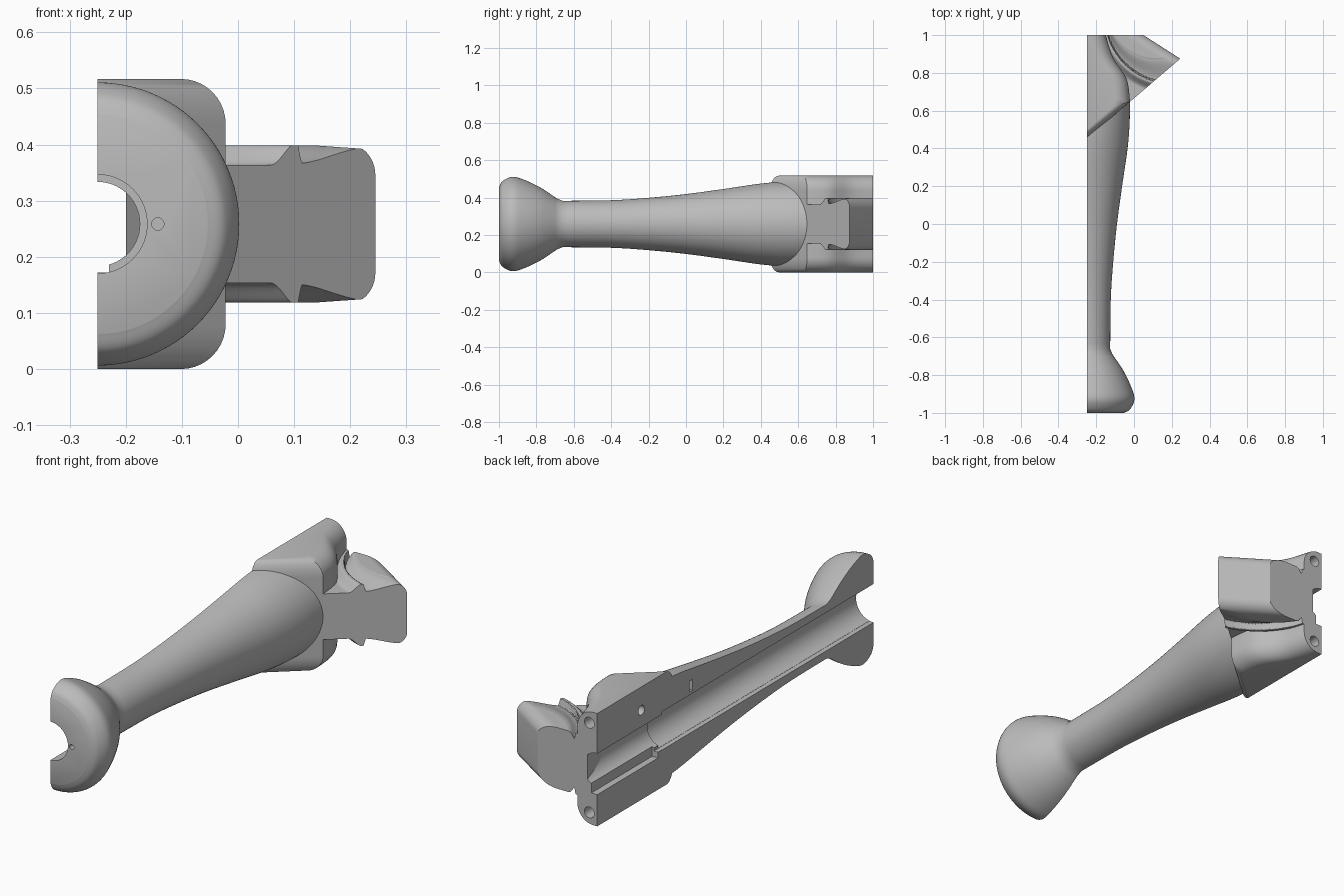
import bpy, bmesh, math
from mathutils import Vector, Matrix

cube = bpy.data.objects.get("Cube")
if cube:
    bpy.data.objects.remove(cube)

AX, AZ = -0.25, 0.2585          # long axis of the grip, on the split plane
SLOPE = 0.867                   # diagonal front of the block and neck

grey = bpy.data.materials.new("grey_plastic")
grey.use_nodes = True
grey.diffuse_color = (0.5, 0.5, 0.5, 1)
grey.node_tree.nodes["Principled BSDF"].inputs["Base Color"].default_value = (0.5, 0.5, 0.5, 1)


def finish(name, bm):
    bmesh.ops.recalc_face_normals(bm, faces=bm.faces)
    mesh = bpy.data.meshes.new(name)
    bm.to_mesh(mesh)
    bm.free()
    mesh.materials.append(grey)
    obj = bpy.data.objects.new(name, mesh)
    bpy.context.collection.objects.link(obj)
    return obj


def loft(name, rings):
    """Closed solid through rings of points with equal counts."""
    bm = bmesh.new()
    vs = [[bm.verts.new(p) for p in ring] for ring in rings]
    n = len(vs[0])
    for a, b in zip(vs, vs[1:]):
        for i in range(n):
            j = (i + 1) % n
            bm.faces.new((a[i], a[j], b[j], b[i]))
    bm.faces.new(vs[0])
    bm.faces.new(vs[-1])
    return finish(name, bm)


def lathe(name, profile, x=AX, z=AZ, sides=96):
    """Solid of revolution around a line along y."""
    angles = [2 * math.pi * i / sides for i in range(sides)]
    return loft(name, [[(x + r * math.cos(a), y, z + r * math.sin(a)) for a in angles]
                       for y, r in profile])


def box(name, lo, hi):
    lo, hi = Vector(lo), Vector(hi)
    bm = bmesh.new()
    bmesh.ops.create_cube(bm, size=1, matrix=Matrix.Translation((lo + hi) / 2)
                          @ Matrix.Diagonal((*(hi - lo), 1)))
    return finish(name, bm)


def smooth(t):
    t = min(1, max(0, t))
    return t * t * (3 - 2 * t)


def curve_through(points, steps=6):
    """Smooth profile through a few points."""
    out = []
    for i in range(len(points) - 1):
        p0, p1 = points[max(i - 1, 0)], points[i]
        p2, p3 = points[i + 1], points[min(i + 2, len(points) - 1)]
        for s in range(steps):
            t = s / steps
            out.append(tuple(0.5 * (2 * b + (c - a) * t + (2 * a - 5 * b + 4 * c - d) * t ** 2
                                    + (3 * b - a - 3 * c + d) * t ** 3)
                             for a, b, c, d in zip(p0, p1, p2, p3)))
    return out + [points[-1]]


# Grip with flared pommel
pommel = curve_through([(-1, 0.195), (-0.982, 0.228), (-0.93, 0.252), (-0.87, 0.238),
                        (-0.78, 0.196), (-0.69, 0.136)], 8)
shaft = curve_through([(-0.66, 0.124), (-0.4, 0.127), (-0.2, 0.14), (0, 0.16),
                       (0.2, 0.187), (0.4, 0.216), (0.54, 0.227), (0.66, 0.228)])
grip = lathe("grip", pommel + shaft)

# Mounting block: plan outline inset towards the rounded top and bottom
flank = curve_through([(-0.022, 0.66), (-0.04, 0.77), (-0.11, 0.88), (-0.15, 1)], 5)


def block_ring(z, inset):
    front = 0.6 * inset
    x0 = flank[0][0] - inset
    left = AX - 0.1
    ring = [(left, 1), (left, 0.45 - 0.1 * SLOPE + front),
            (x0, 0.45 + SLOPE * (x0 - AX) + front)]
    return [(x, y, z) for x, y in ring + [(max(x - inset, AX + 0.02), y) for x, y in flank]]


quarter = [(0.08 * math.sin(a), 0.08 * (1 - math.cos(a)))
           for a in [math.pi / 2 * i / 10 for i in range(11)]]
levels = [(0.1785 + h, i) for h, i in quarter]
block = loft("mounting_block", [block_ring(AZ - h, i) for h, i in reversed(levels)]
             + [block_ring(AZ + h, i) for h, i in levels])


# Threaded neck: half height as a function of plan position
B, C = Vector((0.245, 0.875)), Vector((0.05, 1))


def neck_height(p):
    dx, dy = 0.2 - p.x, 1.1 - p.y
    r, turn = math.hypot(dx, dy), min(1, max(0, (math.atan2(dy, dx) - 0.3) / 1.1))
    r1, r2 = 0.355, 0.326 - 0.1 * turn
    if r > r1:
        h = 0.105 + 0.042 * smooth(1 - (r - r1) / 0.055)
    elif r > r2:
        f = (r1 - r) / (r1 - r2)
        h = 0.108 + 0.03 * smooth(f) + 0.035 * smooth(1 - (r1 - r) / 0.006)
    else:
        h = 0.138 + 0.01 * smooth((r2 - r) / 0.01)
    h = min(h, 0.151 - 0.07 * (p.x + 0.02))
    d = (C - B).normalized()
    e = abs(d.x * (p.y - B.y) - d.y * (p.x - B.x))
    cap = 0.085 + 0.055 * math.sqrt(max(0, 1 - (1 - min(1, e / 0.055)) ** 2))
    return min(h, cap)


def make_neck(nu=110, nv=70):
    A, D = Vector((-0.12, 0.45 + SLOPE * 0.13)), Vector((-0.2, 1))
    bm = bmesh.new()
    sheets = []
    for sign in (1, -1):
        grid = []
        for i in range(nu + 1):
            u = i / nu
            u = 1 - (1 - u) ** 1.3
            a, b = A.lerp(B, u), D.lerp(C, u)
            pts = [a.lerp(b, j / nv) for j in range(nv + 1)]
            grid.append([bm.verts.new((p.x, p.y, AZ + sign * neck_height(p))) for p in pts])
        for i in range(nu):
            for j in range(nv):
                bm.faces.new((grid[i][j], grid[i + 1][j], grid[i + 1][j + 1], grid[i][j + 1]))
        sheets.append(grid)
    rims = [[g[0] for g in s] + s[-1][1:] + [g[-1] for g in s[-2::-1]] + s[0][-2:0:-1]
            for s in sheets]
    n = len(rims[0])
    for i in range(n):
        j = (i + 1) % n
        bm.faces.new((rims[0][i], rims[0][j], rims[1][j], rims[1][i]))
    return finish("threaded_neck", bm)


neck = make_neck()

# Cutters: split plane, stepped bore, wire channel, pin and screw holes
cutters = [
    box("split_cutter", (-1, -2, -1), (AX, 2, 2)),
    lathe("bore_cutter", [(-1.1, 0.088), (0.53, 0.088), (0.53, 0.075), (1.1, 0.075)]),
    box("channel_cutter", (AX - 0.05, -1.1, 0.172), (AX + 0.02, 1.1, 0.25)),
    box("ledge_cutter", (AX - 0.05, 0.56, 0.145), (AX + 0.03, 1.1, 0.2)),
    box("slot_cutter", (AX - 0.05, 0.31, 0.36), (AX + 0.02, 0.33, 0.41)),
    lathe("pommel_hole_cutter", [(-1.1, 0.011), (-0.96, 0.011)], -0.143, AZ, 24),
]
for z in (0.053, 0.464):
    cutters.append(lathe("pin_hole_cutter", [(0.9, 0.025), (1.1, 0.025)], -0.21, z, 24))
ring = [2 * math.pi * i / 24 for i in range(24)]
cutters.append(loft("screw_hole_cutter", [[(x, 0.68 + 0.022 * math.cos(a), 0.41 + 0.022 * math.sin(a))
                                           for a in ring] for x in (AX - 0.05, AX + 0.08)]))
# Trims the grip just inside the block
back = [(-0.5, 0.46 - 0.25 * SLOPE), (0.2, 0.46 + 0.45 * SLOPE), (0.2, 1.5), (-0.5, 1.5)]
trim = loft("grip_trim_cutter", [[(x, y, z) for x, y in back] for z in (-0.5, 1)])


def carve(obj, tools):
    for tool in tools:
        mod = obj.modifiers.new(tool.name, 'BOOLEAN')
        mod.operation, mod.solver, mod.object = 'DIFFERENCE', 'EXACT', tool
    bpy.ops.object.select_all(action='DESELECT')
    obj.select_set(True)
    bpy.context.view_layer.objects.active = obj
    bpy.ops.object.convert(target='MESH')
    bpy.ops.object.shade_smooth_by_angle(angle=math.radians(32))


carve(grip, [trim] + cutters[:3] + cutters[4:6])
carve(block, cutters[:4] + cutters[6:])
carve(neck, [])
for tool in cutters + [trim]:
    bpy.data.objects.remove(tool)
